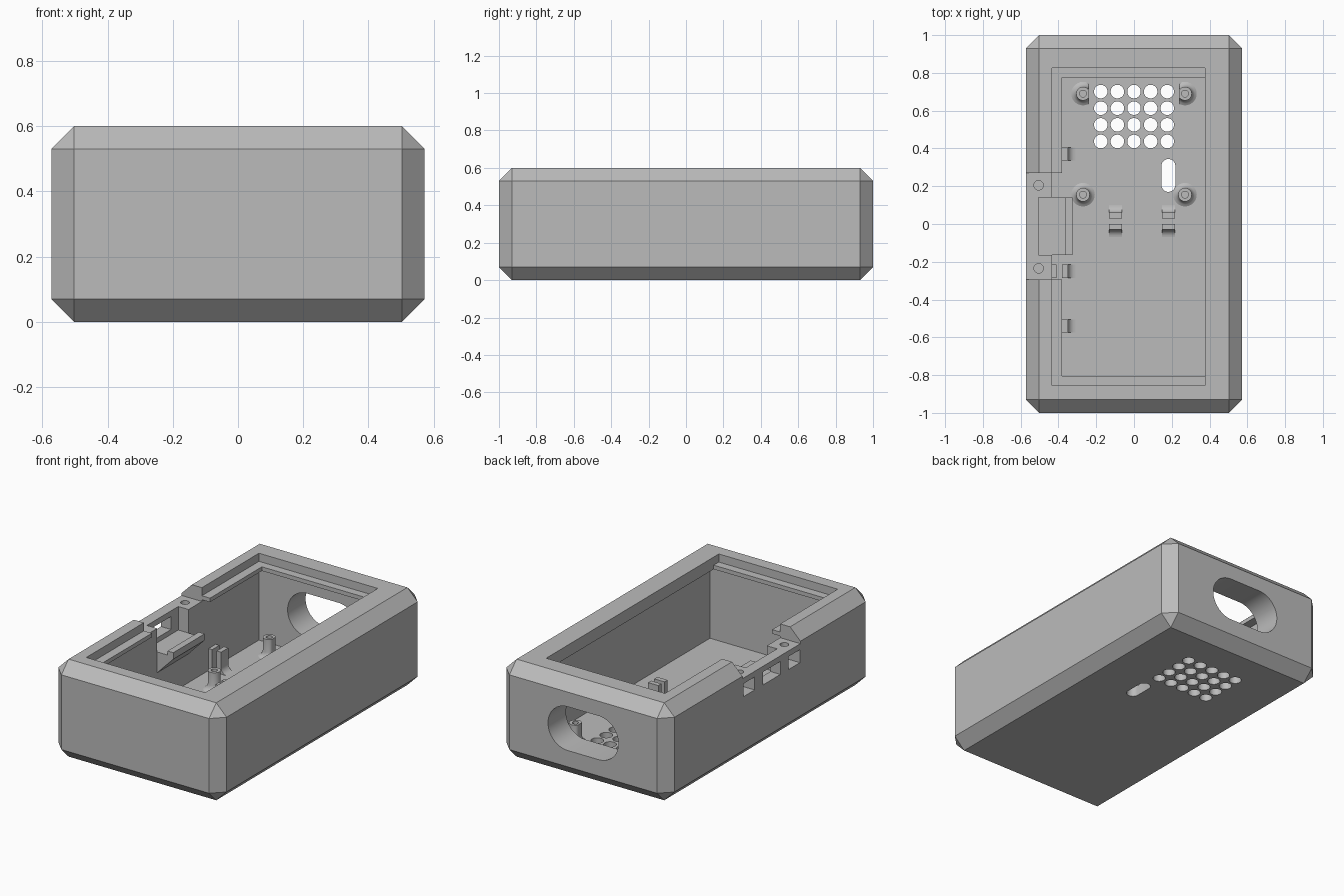
import bpy, bmesh, math

if "Cube" in bpy.data.objects:
    bpy.data.objects.remove(bpy.data.objects["Cube"])

grey = bpy.data.materials.new("plain grey")
grey.diffuse_color = (0.5, 0.5, 0.5, 1)
grey.use_nodes = True
grey.node_tree.nodes["Principled BSDF"].inputs["Base Color"].default_value = grey.diffuse_color
FLOOR = 0.065


def finish(name, bm, smooth=False):
    bmesh.ops.recalc_face_normals(bm, faces=bm.faces)
    me = bpy.data.meshes.new(name)
    bm.to_mesh(me)
    bm.free()
    me.materials.append(grey)
    ob = bpy.data.objects.new(name, me)
    bpy.context.collection.objects.link(ob)
    if smooth:
        bpy.ops.object.select_all(action='DESELECT')
        ob.select_set(True)
        bpy.context.view_layer.objects.active = ob
        bpy.ops.object.shade_smooth_by_angle(angle=math.radians(35))
    return ob


def prism(name, pts, place, a, b, smooth=False):
    """Extrude a 2D outline from a to b; place(u, v, w) gives the 3D point."""
    bm = bmesh.new()
    ends = [[bm.verts.new(place(u, v, w)) for u, v in pts] for w in (a, b)]
    for e in ends:
        bm.faces.new(e)
    n = len(pts)
    for i in range(n):
        j = (i + 1) % n
        bm.faces.new((ends[0][i], ends[0][j], ends[1][j], ends[1][i]))
    return finish(name, bm, smooth)


def box(x0, x1, y0, y1, z0, z1):
    return prism("cutter", [(x0, y0), (x1, y0), (x1, y1), (x0, y1)],
                 lambda u, v, w: (u, v, w), z0, z1)


def stadium(cu, cv, half_u, half_v, n=32):
    """Rounded slot outline; a circle when both halves are equal."""
    r = min(half_u, half_v)
    pts = []
    for i in range(n):
        a = 2 * math.pi * (i + 0.5) / n
        c, s = math.cos(a), math.sin(a)
        pts.append((cu + r * c + math.copysign(half_u - r, c),
                    cv + r * s + math.copysign(half_v - r, s)))
    return pts


def up(u, v, w):
    return (u, v, w)


# Case: box with every edge chamfered
bm = bmesh.new()
bmesh.ops.create_cube(bm, size=1)
for v in bm.verts:
    v.co = (v.co.x * 1.146, v.co.y * 2, v.co.z * 0.6 + 0.3)
bmesh.ops.bevel(bm, geom=bm.edges[:], offset=0.07, segments=1,
                affect='EDGES', profile=0.5)
case = finish("case", bm)

cutters = [
    box(-0.435, 0.435, -0.855, 0.825, FLOOR, 0.525),    # cavity below the lip
    box(-0.38, 0.375, -0.805, 0.775, 0.5, 0.7),         # opening
    box(-0.435, 0.375, -0.855, 0.825, 0.55, 0.7),       # lid recess
    box(-0.7, -0.37, -0.295, 0.27, 0.515, 0.72),        # latch notch
    box(-0.505, -0.42, -0.165, 0.14, 0.37, 0.71),       # latch pocket
    box(-0.7, -0.49, -0.10, 0.07, 0.40, 0.48),          # middle window
    prism("cutter", stadium(0, 0.305, 0.24, 0.135, 48), # back port
          lambda u, v, w: (u, w, v), 0.8, 1.1),
    prism("cutter", stadium(0.182, 0.257, 0.037, 0.087), up, -0.1, 0.2),
]
# Screw holes and nut slots
for y in (0.205, -0.235):
    cutters.append(box(-0.7, -0.46, y - 0.055, y + 0.055, 0.40, 0.48))
    cutters.append(prism("cutter", stadium(-0.505, y, 0.025, 0.025, 24), up, 0.44, 0.6))
# Speaker grille
for i in range(5):
    for j in range(4):
        cutters.append(prism("cutter", stadium((i - 2) * 0.088, 0.437 + j * 0.088,
                                               0.036, 0.036, 24), up, -0.1, 0.2))

bpy.context.view_layer.objects.active = case
for c in cutters:
    m = case.modifiers.new("cut", 'BOOLEAN')
    m.operation, m.solver, m.object = 'DIFFERENCE', 'EXACT', c
    bpy.ops.object.modifier_apply(modifier=m.name)
    bpy.data.objects.remove(c)
bpy.ops.object.select_all(action='DESELECT')
case.select_set(True)
bpy.ops.object.shade_smooth_by_angle(angle=math.radians(25))

# Latch tray with a sloped support
prism("latch_tray", [(-0.437, 0.24), (-0.325, 0.355), (-0.325, 0.395),
                     (-0.365, 0.395), (-0.365, 0.37), (-0.437, 0.37)],
      lambda u, v, w: (u, w, v), -0.165, 0.14)

# Screw posts with flared feet; the rear pair is trimmed beside the grille
post = [(0.018, 0.09), (0.018, 0.18), (0.036, 0.18), (0.036, 0.10),
        (0.041, 0.082), (0.051, 0.071), (0.066, FLOOR - 0.002)]
for side in (-1, 1):
    for y in (0.69, 0.155):
        bm = bmesh.new()
        n = 28
        rings = []
        for r, z in post:
            ring = []
            for i in range(n):
                a = 2 * math.pi * i / n
                x = 0.27 + r * math.cos(a)
                if y > 0.5:
                    x = max(x, 0.24)
                ring.append(bm.verts.new((side * x, y + r * math.sin(a), z)))
            rings.append(ring)
        for p, q in zip(rings, rings[1:]):
            for i in range(n):
                j = (i + 1) % n
                bm.faces.new((p[i], p[j], q[j], q[i]))
        bm.faces.new(rings[0])
        bm.faces.new(rings[-1])
        finish("screw_post", bm, True)

# Board clips: pairs of thin prongs with curved feet
R = 0.04
foot = [(0.045 + R - R * math.cos(a), FLOOR + R - R * math.sin(a))
        for a in (i * math.pi / 12 for i in range(7))]
prong = [(0.015, FLOOR - 0.002), (0.015, 0.2), (0.045, 0.2)] + foot + [(0.085, FLOOR - 0.002)]
for s in (-1, 1):
    for x in (-0.098, 0.182):
        prism("board_clip", prong, lambda u, v, w: (w, 0.015 + s * u, v),
              x - 0.035, x + 0.035, True)
    for y in (0.37, -0.25, -0.54):
        prism("wall_clip", prong, lambda u, v, w: (max(-0.395 + s * u, -0.44), w, v),
              y - 0.035, y + 0.035, True)
